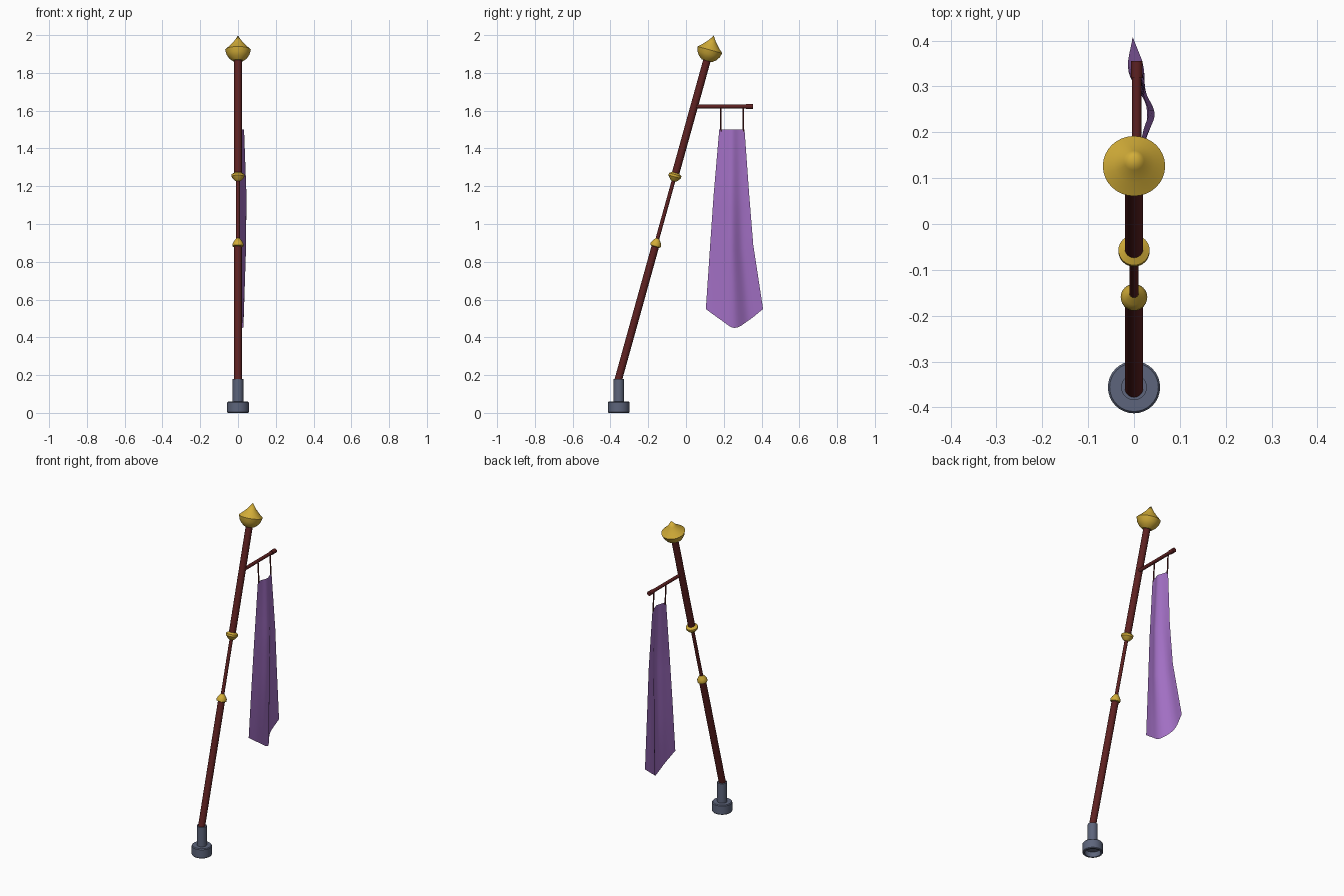
import bpy, bmesh, math
from mathutils import Vector

if "Cube" in bpy.data.objects:
    bpy.data.objects.remove(bpy.data.objects["Cube"])


def material(name, rgb):
    m = bpy.data.materials.new(name)
    m.diffuse_color = (*rgb, 1)
    m.use_nodes = True
    m.node_tree.nodes["Principled BSDF"].inputs["Base Color"].default_value = m.diffuse_color
    return m


WOOD = material("dark red wood", (0.11, 0.015, 0.015))
GOLD = material("gold", (0.65, 0.42, 0.04))
STEEL = material("blue steel", (0.11, 0.13, 0.2))
CLOTH = material("purple cloth", (0.36, 0.16, 0.55))


def finish(name, bm, mat, angle=35):
    me = bpy.data.meshes.new(name)
    bm.to_mesh(me)
    bm.free()
    ob = bpy.data.objects.new(name, me)
    bpy.context.collection.objects.link(ob)
    me.materials.append(mat)
    bpy.ops.object.select_all(action='DESELECT')
    ob.select_set(True)
    bpy.context.view_layer.objects.active = ob
    bpy.ops.object.shade_smooth_by_angle(angle=math.radians(angle))
    return ob


def lathe(name, profile, origin, direction, mat, sides=32):
    """Revolve (radius, height) points around a direction."""
    bm = bmesh.new()
    vs = [bm.verts.new((r, 0, h)) for r, h in profile]
    edges = [bm.edges.new(p) for p in zip(vs, vs[1:])]
    bmesh.ops.spin(bm, geom=vs + edges, cent=(0, 0, 0), axis=(0, 0, 1),
                   angle=math.tau, steps=sides, use_duplicate=False)
    bmesh.ops.remove_doubles(bm, verts=bm.verts, dist=1e-5)
    bmesh.ops.recalc_face_normals(bm, faces=bm.faces)
    ob = finish(name, bm, mat)
    ob.rotation_mode = 'QUATERNION'
    ob.rotation_quaternion = Vector((0, 0, 1)).rotation_difference(direction)
    ob.location = origin
    return ob


def rod(name, a, b, r, mat, sides=24):
    a, b = Vector(a), Vector(b)
    length = (b - a).length
    return lathe(name, [(0, 0), (r, 0), (r, length), (0, length)], a, b - a, mat, sides)


# Leaning shaft axis
P0, P1 = Vector((0, -0.36, 0.17)), Vector((0, 0.112, 1.87))
AXIS = (P1 - P0).normalized()


def on_axis(z):
    return P0 + (P1 - P0) * ((z - P0.z) / (P1.z - P0.z))


# Shaft in three lengths, thin grip in the middle
rod("lower_shaft", P0, on_axis(0.89), 0.02, WOOD)
rod("grip", on_axis(0.88), on_axis(1.26), 0.01, WOOD)
rod("upper_shaft", on_axis(1.25), on_axis(1.88), 0.02, WOOD)

# Gold collars at the grip ends
lathe("lower_collar", [(0.018, -0.012), (0.028, -0.008), (0.029, 0.004), (0.022, 0.018),
                       (0.01, 0.034), (0, 0.034)], on_axis(0.89), AXIS, GOLD)
lathe("upper_collar", [(0.008, -0.026), (0.02, -0.018), (0.034, 0.0), (0.034, 0.012),
                       (0.019, 0.022)], on_axis(1.25), AXIS, GOLD)

# Finial
lathe("finial", [(0, 0), (0.028, 0), (0.047, 0.015), (0.061, 0.036), (0.068, 0.06),
                 (0.044, 0.082), (0.022, 0.106), (0, 0.138)], on_axis(1.864), AXIS, GOLD)

# Foot with hollow underside
lathe("foot", [(0, 0.03), (0.042, 0.03), (0.045, 0), (0.054, 0), (0.057, 0.004), (0.057, 0.055),
               (0.053, 0.06), (0.028, 0.06), (0.028, 0.18), (0, 0.18)],
      (0, -0.356, 0), Vector((0, 0, 1)), STEEL)

# Crossbar with end cap and hanging cords
rod("crossbar", (0.006, 0.04, 1.622), (0.006, 0.34, 1.622), 0.01, WOOD)
rod("crossbar_cap", (0.006, 0.318, 1.622), (0.006, 0.356, 1.622), 0.013, WOOD)
for i, y in enumerate((0.185, 0.304)):
    rod(f"cord_{i + 1}", (0.014, y, 1.49), (0.008, y, 1.622), 0.004, WOOD, 8)


def curve(pts, t):
    """Catmull-Rom through evenly spaced values."""
    n = len(pts) - 1
    i = min(int(t * n), n - 1)
    f = t * n - i
    p1, p2 = pts[i], pts[i + 1]
    p0 = pts[i - 1] if i else 2 * p1 - p2
    p3 = pts[i + 2] if i + 2 <= n else 2 * p2 - p1
    return 0.5 * (2 * p1 + (p2 - p0) * f + (2 * p0 - 5 * p1 + 4 * p2 - p3) * f * f
                  + (3 * p1 - p0 - 3 * p2 + p3) * f ** 3)


# Draped banner: (y left, y right, heights across, x across) per row
ROWS = [
    (0.176, 0.310, (1.50, 1.50, 1.50, 1.50, 1.50), (0.014, 0.022, 0.032, 0.022, 0.014)),
    (0.146, 0.335, (1.15, 1.15, 1.15, 1.15, 1.15), (0.010, 0.028, 0.045, 0.026, 0.022)),
    (0.128, 0.356, (0.89, 0.87, 0.86, 0.87, 0.89), (0.005, 0.026, 0.042, 0.012, 0.018)),
    (0.105, 0.408, (0.55, 0.495, 0.45, 0.49, 0.55), (0.000, 0.020, 0.027, -0.012, -0.003)),
]
bm = bmesh.new()
N = 24
grid = []
for (a0, b0, z0, x0), (a1, b1, z1, x1) in zip(ROWS, ROWS[1:]):
    steps = 5 if a1 == 0.105 else 4
    for k in range(steps):
        s = k / 4
        row = []
        for j in range(N + 1):
            u = j / N
            p = Vector((curve(x0, u), a0 + (b0 - a0) * u, curve(z0, u)))
            q = Vector((curve(x1, u), a1 + (b1 - a1) * u, curve(z1, u)))
            row.append(bm.verts.new(p.lerp(q, s)))
        grid.append(row)
for r, t in zip(grid, grid[1:]):
    for j in range(N):
        bm.faces.new((r[j], t[j], t[j + 1], r[j + 1]))
finish("banner", bm, CLOTH, 60)
